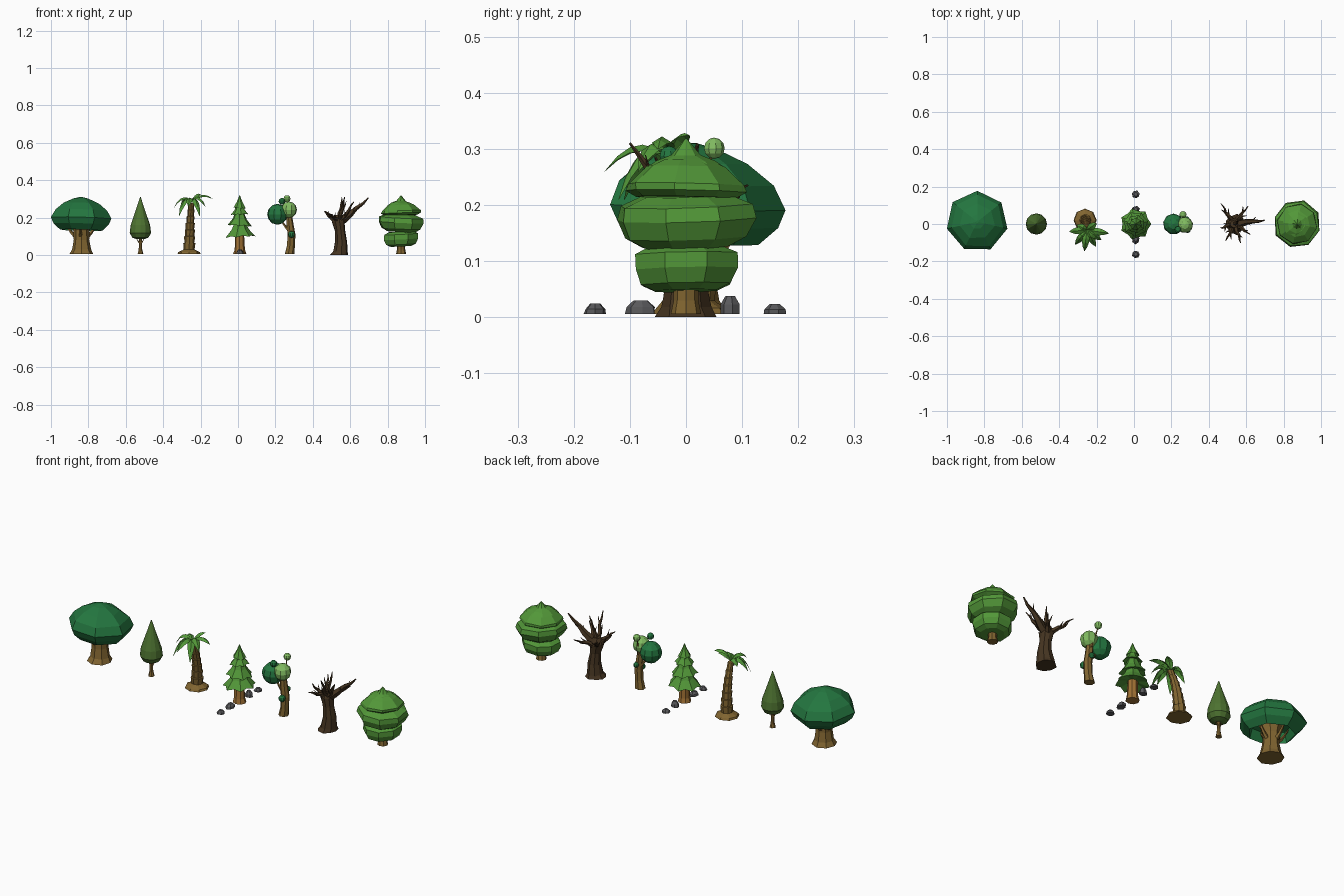
import bpy, bmesh, math, random
from mathutils import Vector

random.seed(4)
cube = bpy.data.objects.get("Cube")
if cube:
    bpy.data.objects.remove(cube, do_unlink=True)


def material(name, *rgb):
    mat = bpy.data.materials.new(name)
    mat.use_nodes = True
    mat.diffuse_color = (*rgb, 1)
    mat.node_tree.nodes["Principled BSDF"].inputs["Base Color"].default_value = (*rgb, 1)
    return mat


DEEP = material("deep green", .017, .18, .05)
OLIVE = material("olive green", .075, .17, .03)
LEAF = material("leaf green", .085, .31, .04)
PALE = material("pale green", .22, .5, .12)
TAN = material("tan bark", .22, .13, .03)
AMBER = material("amber bark", .36, .17, .035)
DARK = material("dark bark", .06, .035, .015)
STONE = material("stone grey", .1, .1, .105)


def finish(name, bm, mat):
    bmesh.ops.recalc_face_normals(bm, faces=bm.faces)
    mesh = bpy.data.meshes.new(name)
    bm.to_mesh(mesh)
    bm.free()
    mesh.materials.append(mat)
    obj = bpy.data.objects.new(name, mesh)
    bpy.context.collection.objects.link(obj)
    return obj


def loft(name, stations, sides, mat, limb=False, phase=0, jitter=0, star=0,
         tilt=(0, 0), squash=(1, 1)):
    """Skin rings given as (x, y, z, radius); a limb turns its rings along the path."""
    bm = bmesh.new()
    loops = []
    centres = [Vector(s[:3]) for s in stations]
    for i, (centre, station) in enumerate(zip(centres, stations)):
        u, v = Vector((1, 0, 0)), Vector((0, 1, 0))
        if limb:
            along = centres[min(i + 1, len(centres) - 1)] - centres[max(i - 1, 0)]
            turn = Vector((0, 0, 1)).rotation_difference(along)
            u, v = turn @ u, turn @ v
        loop = []
        for k in range(sides):
            a = phase + math.tau * k / sides
            r = station[3] * (1 + random.uniform(-jitter, jitter))
            lift = 0
            if star and k % 2:
                lift = star * r * .6
                r *= 1 - star
            p = centre + u * math.cos(a) * r * squash[0] + v * math.sin(a) * r * squash[1]
            p.z += lift + tilt[0] * (p.x - centre.x) + tilt[1] * (p.y - centre.y)
            loop.append(bm.verts.new(p))
        loops.append(loop)
    for low, high in zip(loops, loops[1:]):
        for k in range(sides):
            n = (k + 1) % sides
            bm.faces.new((low[k], low[n], high[n], high[k]))
    bm.faces.new(loops[0][::-1])
    bm.faces.new(loops[-1])
    return finish(name, bm, mat)


def turned(name, x, y, profile, sides, mat, **options):
    return loft(name, [(x, y, z, r) for z, r in profile], sides, mat, **options)


def branch(name, start, tip, radius, mat, rise=2, wiggle=0, steps=5):
    """Tapering limb that sets off sideways and curves upward."""
    stations = []
    for i in range(steps + 1):
        t = i / steps
        p = Vector(start).lerp(Vector(tip), t)
        p.z = start[2] + (tip[2] - start[2]) * t ** rise
        if 0 < i < steps:
            p += Vector([random.uniform(-wiggle, wiggle) for _ in range(3)])
        stations.append((*p, radius * (1 - .88 * t)))
    loft(name, stations, 5, mat, limb=True)
    return [Vector(s[:3]) for s in stations]


def ball(name, x, y, z, r, mat):
    bm = bmesh.new()
    bmesh.ops.create_uvsphere(bm, u_segments=9, v_segments=6, radius=r)
    obj = finish(name, bm, mat)
    obj.location = (x, y, z)


# Broad tree: flared trunk, boughs and a hollow-bottomed crown
BX, BY = -.838, .012
turned("broad_trunk", BX, .008, [(.006, .066), (.03, .051), (.08, .041), (.13, .042), (.18, .055)],
       8, TAN, jitter=.06)
for i, angle in enumerate((.1, 1.7, 3.0, 4.6)):
    c, s = math.cos(angle), math.sin(angle)
    branch(f"broad_bough_{i}", (BX + .02 * c, BY + .02 * s, .095),
           (BX + .1 * c, BY + .1 * s, .2), .014, TAN, rise=1.6)
turned("broad_crown", BX, BY,
       [(.2, .05), (.185, .1), (.133, .115), (.165, .15), (.197, .165),
        (.24, .143), (.277, .095), (.302, .04), (.31, .008)],
       7, DEEP, phase=math.pi / 2, jitter=.025, tilt=(-.03, -.04))

# Slim tree
SX = -.522
turned("slim_trunk", SX, 0, [(.006, .016), (.03, .01), (.07, .008), (.11, .012)], 7, TAN)
for i, side in enumerate((-1, 1)):
    branch(f"slim_twig_{i}", (SX, 0, .06), (SX + side * .025, 0, .1), .005, TAN, rise=1.5, steps=3)
turned("slim_crown", SX, 0,
       [(.085, .02), (.093, .043), (.118, .057), (.16, .052), (.21, .035), (.26, .018), (.31, .002)],
       12, OLIVE)

# Palm: mound, banded leaning trunk and arching fronds
PX = -.262
stations = [(PX, .02, .006, .062), (PX, .02, .016, .056), (PX, .02, .026, .036)]
for i in range(7):
    for t, swell in ((i / 7, .9), ((i + .93) / 7, 1.08)):
        stations.append((PX + .012 * t, .022 - .052 * t ** 2, .03 + .25 * t,
                         (.032 - .017 * t) * swell))
loft("palm_trunk", stations, 8, TAN, jitter=.03)
HEART = Vector((-.252, -.032, .283))


def frond(name, tip, arch):
    bm = bmesh.new()
    tip = Vector(tip)
    across = (tip - HEART).cross(Vector((0, 0, 1))).normalized()
    rows = []
    for i, width in enumerate((.004, .014, .019, .018, .012, .001)):
        t = i / 5
        rib = HEART.lerp(tip, t)
        rib.z += arch * 4 * t * (1 - t)
        fold = Vector((0, 0, -width * .6))
        rows.append([bm.verts.new(p) for p in
                     (rib - across * width + fold, rib, rib + across * width + fold)])
    for a, b in zip(rows, rows[1:]):
        for k in range(2):
            bm.faces.new((a[k], a[k + 1], b[k + 1], b[k]))
    finish(name, bm, LEAF)


for i, (x, y, z, arch) in enumerate((
        (-.345, -.04, .25, .04), (-.315, -.11, .21, .05), (-.265, -.145, .26, .035),
        (-.205, -.12, .21, .05), (-.135, -.05, .3, .03), (-.175, -.085, .26, .04),
        (-.2, .005, .325, .018), (-.305, -.005, .275, .03))):
    frond(f"palm_frond_{i}", (x, y, z), arch)

# Pine: trunk with ragged tiers
NX = .009
turned("pine_trunk", NX, 0, [(.006, .034), (.03, .028), (.12, .024)], 8, AMBER, jitter=.05)
for i, (base, radius, top, neck) in enumerate((
        (.095, .084, .175, .03), (.155, .068, .23, .022), (.215, .05, .265, .018),
        (.25, .034, .32, .001))):
    turned(f"pine_tier_{i}", NX, 0,
           [(base + .012, radius * .4), (base, radius), (base + (top - base) * .5,
            (radius + neck) * .43), (top, neck)],
           14, LEAF, star=.16, phase=i * .2, tilt=(.06 * (-1) ** i, 0))

# Rocks beside the pine
for i, (y, half, height) in enumerate(((-.162, .019, .024), (-.08, .027, .03),
                                       (.079, .019, .038), (.159, .021, .023))):
    turned(f"rock_{i}", .01, y, [(.006, .021), (height * .6, .019), (height, .01)], 7, STONE,
           jitter=.1, phase=i, squash=(1, half / .021))

# Ball-leaf tree: bent trunk and clustered balls
loft("ball_tree_trunk", [(.275, 0, .006, .026), (.282, 0, .05, .022), (.285, 0, .11, .021),
                         (.278, 0, .16, .02), (.272, 0, .22, .017)], 7, TAN, jitter=.06)
for i, tip in enumerate(((.215, 0, .21), (.26, .05, .3), (.285, -.025, .11))):
    branch(f"ball_tree_branch_{i}", (.28, 0, tip[2] * .6), tip, .011, TAN, rise=1.3, steps=4)
for i, (x, y, z, r, mat) in enumerate((
        (.211, 0, .218, .056, DEEP), (.272, -.005, .242, .044, PALE),
        (.262, .05, .301, .019, PALE), (.235, -.03, .287, .018, DEEP),
        (.286, -.03, .11, .018, DEEP), (.282, .027, .14, .014, DEEP))):
    ball(f"leaf_ball_{i}", x, y, z, r, mat)

# Bare tree: gnarled trunk, limbs and twigs
loft("bare_trunk", [(.542, 0, 0, .052), (.545, 0, .018, .042), (.55, 0, .07, .033),
                    (.545, 0, .13, .03), (.537, 0, .18, .035), (.535, 0, .215, .02)],
     9, DARK, jitter=.1)
for i, tip in enumerate(((.697, .02, .307), (.465, .11, .235), (.61, .095, .215),
                         (.462, -.02, .235), (.49, -.09, .22), (.57, -.1, .31),
                         (.62, -.055, .285), (.555, .02, .31))):
    path = branch(f"bare_limb_{i}", (.538, 0, .175), tip, .026 if i == 0 else .017, DARK,
                  rise=1.15, wiggle=.006)
    for j, side in ((2, 1), (3, -1)):
        out = (path[j + 1] - path[j]).normalized()
        sway = out.cross(Vector((0, 0, 1))) * side
        branch(f"bare_twig_{i}_{j}", path[j],
               path[j] + out * .025 + sway * .028 + Vector((0, 0, .015)), .007, DARK, steps=3)

# Layered tree: short trunk and stacked faceted tiers
LX = .872
turned("layered_trunk", LX, 0, [(.006, .027), (.03, .022), (.09, .022)], 8, TAN)
for i, (tilt, profile) in enumerate((
        ((.05, .02), [(.047, .06), (.058, .085), (.085, .098), (.112, .097), (.125, .07)]),
        ((-.05, .03), [(.125, .08), (.142, .11), (.175, .128), (.2, .122), (.217, .08)]),
        ((.03, -.02), [(.213, .09), (.224, .108), (.236, .107), (.268, .07), (.28, .045)]),
        ((-.04, 0), [(.262, .075), (.279, .052), (.289, .026), (.318, .002)]))):
    turned(f"layered_tier_{i}", LX, 0, profile, 8, LEAF, jitter=.03, tilt=tilt,
           phase=math.pi / 8 + i * .1)
